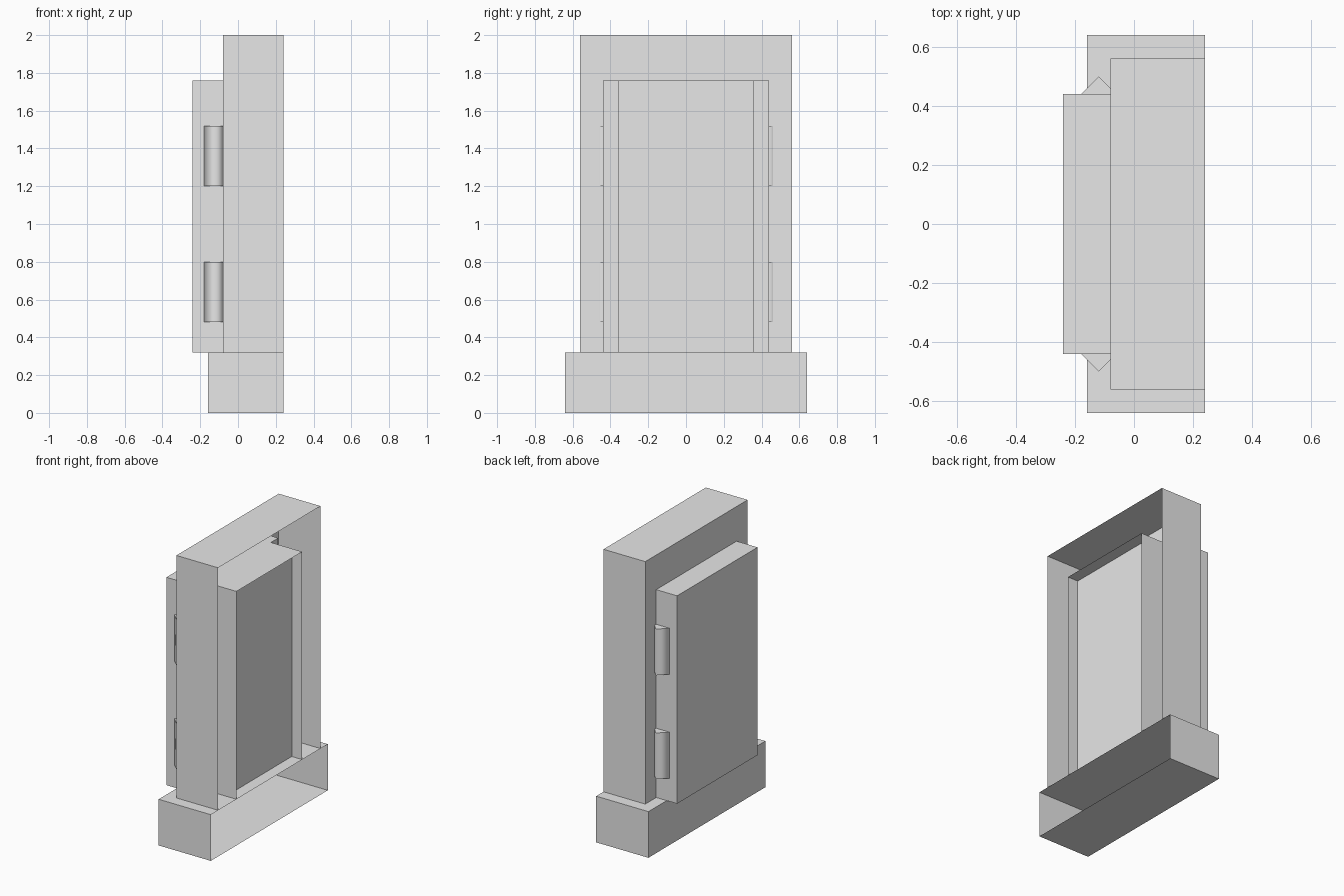
import bpy
import bmesh
from math import pi
from mathutils import Matrix, Vector

cube = bpy.data.objects.get("Cube")
if cube:
    bpy.data.objects.remove(cube, do_unlink=True)

grey = bpy.data.materials.new("plain_grey")
grey.use_nodes = True
grey.diffuse_color = (0.8, 0.8, 0.8, 1)
grey.node_tree.nodes["Principled BSDF"].inputs["Base Color"].default_value = grey.diffuse_color


def finish(name, bm):
    mesh = bpy.data.meshes.new(name)
    bm.to_mesh(mesh)
    bm.free()
    mesh.materials.append(grey)
    obj = bpy.data.objects.new(name, mesh)
    bpy.context.collection.objects.link(obj)
    return obj


def box(name, x0, x1, half_y, z0, z1, open_sides=(), recess=0):
    """Box centred on y, with chosen sides left open or its +x side sunk in."""
    bm = bmesh.new()
    size = Matrix.Diagonal((x1 - x0, 2 * half_y, z1 - z0, 1))
    centre = Matrix.Translation(((x0 + x1) / 2, 0, (z0 + z1) / 2))
    bmesh.ops.create_cube(bm, size=1, matrix=centre @ size)
    bm.normal_update()
    if recess:
        face = next(f for f in bm.faces if f.normal.x > 0.9)
        sunk = bmesh.ops.extrude_discrete_faces(bm, faces=[face])["faces"][0]
        rim = list(sunk.verts)
        # Walls of the recess share the outline of the box
        result = bmesh.ops.extrude_face_region(bm, geom=[sunk])["geom"]
        moved = [v for v in result if isinstance(v, bmesh.types.BMVert)]
        bmesh.ops.translate(bm, verts=moved, vec=(-recess, 0, 0))
        if sunk.is_valid:
            bm.faces.remove(sunk)
    unwanted = [f for f in bm.faces
                if any(f.normal.dot(Vector(d)) > 0.9 for d in open_sides)]
    bmesh.ops.delete(bm, geom=unwanted, context='FACES')
    return finish(name, bm)


def hinge(name, y, z0, z1):
    """Four-sided pin with smooth sides and flat ends."""
    bm = bmesh.new()
    place = Matrix.Translation((-0.12, y, (z0 + z1) / 2)) @ Matrix.Rotation(pi / 4, 4, 'Z')
    bmesh.ops.create_cone(bm, cap_ends=True, segments=4, radius1=0.06,
                          radius2=0.06, depth=z1 - z0, matrix=place)
    # Turn the corners onto the x and y axes
    if min(abs(v.co.x + 0.12) for v in bm.verts) > 0.01:
        bmesh.ops.rotate(bm, verts=bm.verts, cent=(-0.12, y, 0),
                         matrix=Matrix.Rotation(pi / 4, 3, 'Z'))
    bm.normal_update()
    for f in bm.faces:
        f.smooth = abs(f.normal.z) < 0.5
    return finish(name, bm)


# Plinth and surround, both hollow and open at the back
BACK, DOWN = (1, 0, 0), (0, 0, -1)
box("base", -0.16, 0.24, 0.64, 0, 0.32, [BACK])
box("frame_shell", -0.08, 0.24, 0.56, 0.32, 2, [BACK, DOWN])

# Door slab passing through the shell, with a dished panel behind it
box("door", -0.24, 0, 0.44, 0.32, 1.76)
box("rear_panel", 0, 0.24, 0.36, 0.32, 1.76, recess=0.08)

# Two hinges on each edge of the door
for side, y in (("left", 0.44), ("right", -0.44)):
    for level, z in (("lower", 0.48), ("upper", 1.2)):
        hinge(f"{level}_{side}_hinge", y, z, z + 0.32)
